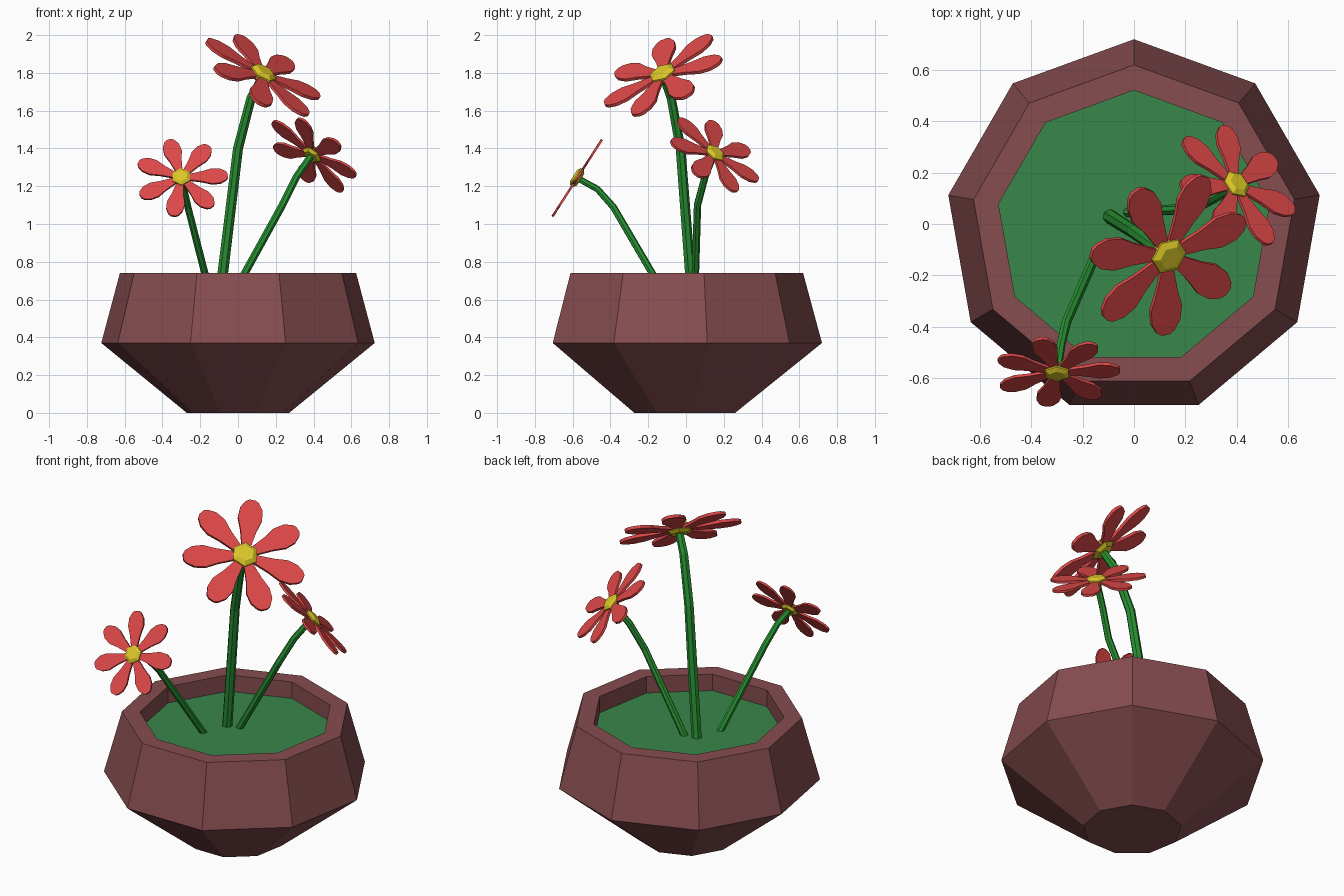
import bpy, bmesh, math
from mathutils import Vector, Matrix

if "Cube" in bpy.data.objects:
    bpy.data.objects.remove(bpy.data.objects["Cube"])


def material(name, rgb):
    m = bpy.data.materials.new(name)
    m.use_nodes = True
    m.diffuse_color = (*rgb, 1)
    m.node_tree.nodes["Principled BSDF"].inputs["Base Color"].default_value = (*rgb, 1)
    return m


CLAY = material("brown clay", (0.24, 0.074, 0.08))
MOSS = material("moss green", (0.04, 0.238, 0.067))
STEM = material("stem green", (0.021, 0.283, 0.032))
RED = material("petal red", (0.73, 0.065, 0.065))
YELLOW = material("centre yellow", (0.72, 0.58, 0.021))


def finish(name, bm, mat, matrix=None):
    bmesh.ops.recalc_face_normals(bm, faces=bm.faces)
    mesh = bpy.data.meshes.new(name)
    bm.to_mesh(mesh)
    bm.free()
    mesh.materials.append(mat)
    obj = bpy.data.objects.new(name, mesh)
    if matrix:
        obj.matrix_world = matrix
    bpy.context.collection.objects.link(obj)
    return obj


def skin(bm, rings, cap_start=True, cap_end=True):
    """Bridge rings of points with quads and close the chosen ends."""
    loops = [[bm.verts.new(p) for p in ring] for ring in rings]
    n = len(loops[0])
    for a, b in zip(loops, loops[1:]):
        for i in range(n):
            j = (i + 1) % n
            bm.faces.new((a[i], a[j], b[j], b[i]))
    if cap_start:
        bm.faces.new(loops[0][::-1])
    if cap_end:
        bm.faces.new(loops[-1])


def circle(r, z, sides, y=0.0):
    angles = [math.pi / 2 + math.tau * i / sides for i in range(sides)]
    return [Vector((r * math.cos(a), y + r * math.sin(a), z)) for a in angles]


# Nine-sided pot with a thick flat rim
SIDES, POT_Y, SOIL_Z = 9, -0.015, 0.64
profile = [(0.275, 0), (0.735, 0.37), (0.635, 0.74), (0.536, 0.74), (0.536, SOIL_Z - 0.02)]
bm = bmesh.new()
skin(bm, [circle(r, z, SIDES, POT_Y) for r, z in profile])
finish("pot", bm, CLAY)

# Planting surface inside the rim
bm = bmesh.new()
bm.faces.new([bm.verts.new(p) for p in circle(0.536, SOIL_Z, SIDES, POT_Y)])
finish("soil", bm, MOSS)


def build_stem(name, path, r0, r1, sides=7):
    pts = [Vector(p) for p in path]
    rings = []
    for i, p in enumerate(pts):
        tangent = (pts[min(i + 1, len(pts) - 1)] - pts[max(i - 1, 0)]).normalized()
        rot = Vector((0, 0, 1)).rotation_difference(tangent)
        r = r0 + (r1 - r0) * i / (len(pts) - 1)
        rings.append([p + rot @ c for c in circle(r, 0, sides)])
    bm = bmesh.new()
    skin(bm, rings)
    finish(name, bm, STEM)


# Half outline of one petal along +x, for a flower of radius 1
PETAL = [(0.1, 0.06), (0.45, 0.13), (0.66, 0.195), (0.84, 0.18), (0.96, 0.11), (1.0, 0.05)]
CENTRE = [(0.15, -0.08), (0.215, -0.03), (0.215, 0.05), (0.14, 0.095)]


def build_flower(name, centre, normal, petal_dir, radius, count=7):
    z = Vector(normal).normalized()
    x = Vector(petal_dir)
    x = (x - z * x.dot(z)).normalized()
    frame = Matrix((x, z.cross(x), z)).transposed().to_4x4()
    frame = Matrix.Translation(centre) @ frame @ Matrix.Scale(radius, 4)

    outline = PETAL + [(px, -py) for px, py in reversed(PETAL)]
    bm = bmesh.new()
    for k in range(count):
        turn = Matrix.Rotation(math.tau * k / count, 3, "Z")
        skin(bm, [[turn @ Vector((px, py, h)) for px, py in outline] for h in (-0.025, 0.025)])
    finish(name + "_petals", bm, RED, frame)

    bm = bmesh.new()
    skin(bm, [circle(r, h, 6) for r, h in CENTRE])
    finish(name + "_centre", bm, YELLOW, frame)


# Tall flower
build_stem("tall_stem", [(-0.095, 0.03, 0.62), (0.0, -0.03, 1.4), (0.07, -0.08, 1.67),
                         (0.13, -0.12, 1.78)], 0.029, 0.023)
build_flower("tall_flower", (0.13, -0.12, 1.79), (0.47, -0.41, 0.78), (-0.01, -0.31, -0.157), 0.347)

# Flower leaning out over the front
build_stem("front_stem", [(-0.145, -0.11, 0.62), (-0.265, -0.385, 1.09), (-0.285, -0.47, 1.185),
                          (-0.3, -0.57, 1.24)], 0.02, 0.017)
build_flower("front_flower", (-0.3, -0.575, 1.245), (0, -0.84, 0.54), (0.245, 0.006, 0.01), 0.246)

# Flower leaning to the left and back
build_stem("left_stem", [(-0.03, 0.045, 0.62), (0.235, 0.06, 1.1), (0.31, 0.1, 1.25),
                         (0.39, 0.145, 1.365)], 0.021, 0.019)
build_flower("left_flower", (0.395, 0.15, 1.37), (0.54, 0.5, 0.68), (-0.04, 0.23, -0.137), 0.272)
